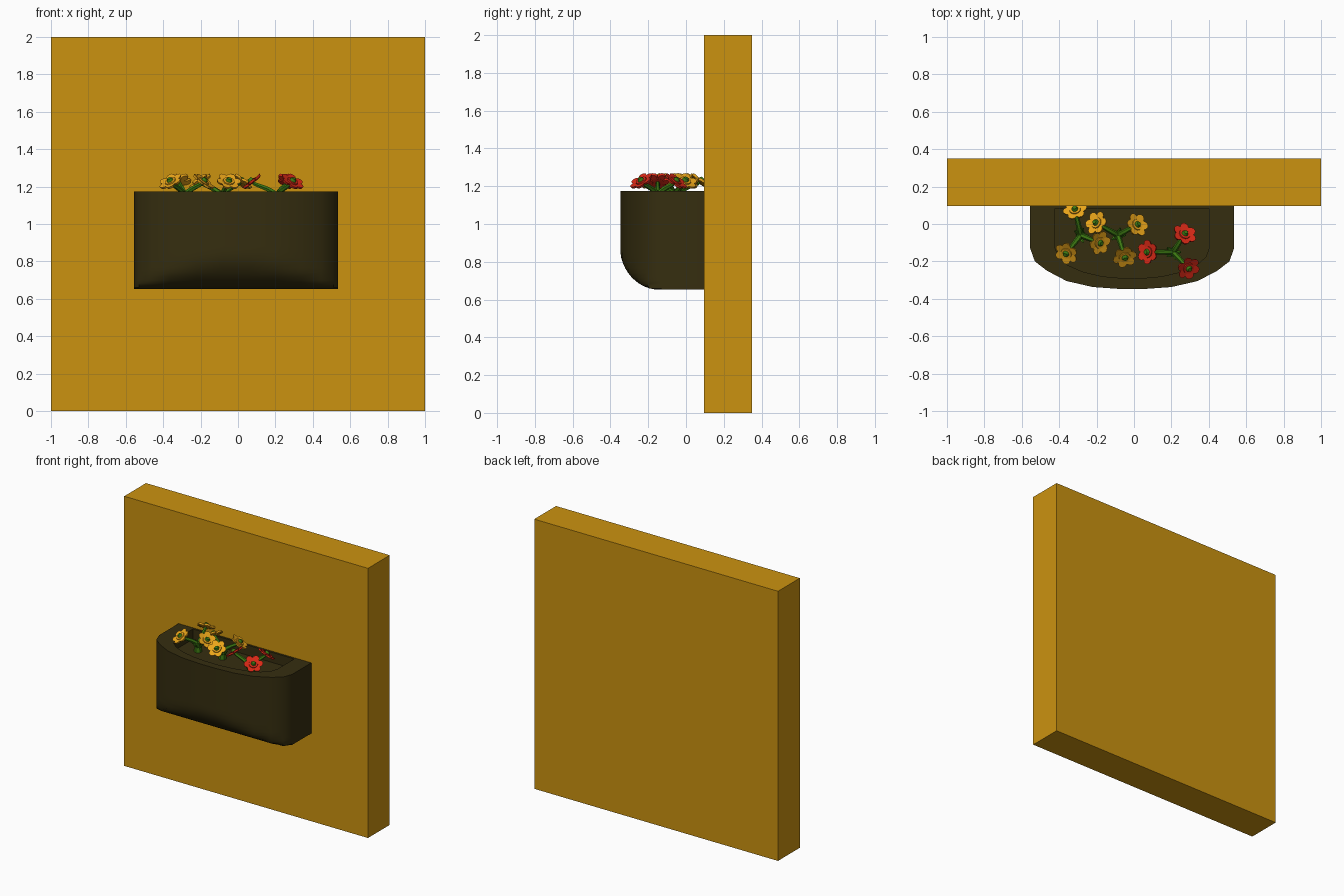
import bpy, bmesh, math
from mathutils import Vector, Matrix

if "Cube" in bpy.data.objects:
    bpy.data.objects.remove(bpy.data.objects["Cube"])


def material(name, rgb):
    m = bpy.data.materials.new(name)
    m.diffuse_color = (*rgb, 1)
    m.use_nodes = True
    m.node_tree.nodes["Principled BSDF"].inputs["Base Color"].default_value = m.diffuse_color
    return m


WALL = material("wall_ochre", (0.60, 0.29, 0.005))
POT = material("planter_brown", (0.036, 0.027, 0.005))
GREEN = material("leaf_green", (0.045, 0.19, 0.006))
YELLOW = material("petal_yellow", (0.83, 0.38, 0.010))
RED = material("petal_red", (0.70, 0.022, 0.008))


def finish(bm, name, mats, smooth=None):
    bmesh.ops.recalc_face_normals(bm, faces=bm.faces)
    me = bpy.data.meshes.new(name)
    bm.to_mesh(me)
    bm.free()
    for m in mats:
        me.materials.append(m)
    ob = bpy.data.objects.new(name, me)
    bpy.context.collection.objects.link(ob)
    if smooth:
        bpy.ops.object.select_all(action='DESELECT')
        bpy.context.view_layer.objects.active = ob
        ob.select_set(True)
        bpy.ops.object.shade_smooth_by_angle(angle=math.radians(smooth))
    return ob


# wall slab
bm = bmesh.new()
bmesh.ops.create_cube(bm, size=1, matrix=Matrix.Translation((0, 0.2225, 1))
                      @ Matrix.Diagonal((2, 0.255, 2, 1)))
finish(bm, "wall", [WALL])

# planter: bow-front plan, lower front edge rounded back towards the wall
CX, BACK = -0.01, 0.095
OUTER = [(0.545, BACK), (0.545, -0.13), (0.52, -0.20), (0.455, -0.25), (0.35, -0.305),
         (0.21, -0.337), (0.07, -0.347)]
INNER = [(0.415, 0.08), (0.415, -0.12), (0.395, -0.175), (0.345, -0.22), (0.265, -0.255),
         (0.16, -0.28), (0.05, -0.29)]


def plan(half):
    return [(CX - x, y) for x, y in half] + [(CX + x, y) for x, y in reversed(half)]


bm = bmesh.new()
rings = []
N = 12
for i in range(N + 1):
    a = math.pi / 2 * i / N
    limit = -0.14 - 0.21 * math.sin(a)
    z = 0.88 - 0.228 * math.cos(a)
    rings.append([bm.verts.new((x, max(y, limit), z)) for x, y in plan(OUTER)])
rings.append([bm.verts.new((x, y, 1.175)) for x, y in plan(OUTER)])
for z in (1.175, 1.10):
    rings.append([bm.verts.new((x, y, z)) for x, y in plan(INNER)])
n = len(rings[0])
for a, b in zip(rings, rings[1:]):
    for k in range(n):
        bm.faces.new((a[k], a[(k + 1) % n], b[(k + 1) % n], b[k]))
bm.faces.new(rings[0])
bm.faces.new(rings[-1])
finish(bm, "planter", [POT], 40)


def disc(bm, r1, r2, depth, sides, mat, matrix):
    v = bmesh.ops.create_cone(bm, cap_ends=True, segments=sides, radius1=r1,
                              radius2=r2, depth=depth, matrix=matrix)["verts"]
    for f in {f for p in v for f in p.link_faces}:
        f.material_index = mat


def flower(name, pos, normal, mat):
    bm = bmesh.new()
    base = Matrix.Translation(pos) @ normal.to_track_quat('Z', 'Y').to_matrix().to_4x4()
    # six round petals
    for k in range(6):
        m = (base @ Matrix.Rotation(k * math.pi / 3, 4, 'Z')
             @ Matrix.Translation((0.043, 0, 0)) @ Matrix.Rotation(-0.15, 4, 'Y'))
        disc(bm, 0.019, 0.024, 0.012, 10, 0, m)
    # raised collar and green eye
    disc(bm, 0.034, 0.030, 0.018, 12, 0, base @ Matrix.Translation((0, 0, 0.001)))
    disc(bm, 0.019, 0.011, 0.016, 10, 1, base @ Matrix.Translation((0, 0, 0.016)))
    finish(bm, name, [mat, GREEN], 30)


def stem(name, a, b, normal):
    # curved tube from the tuft to the back of the flower
    p1 = a.lerp(b, 0.35) + Vector((0, 0, 0.025))
    p2 = b - normal * 0.03
    bm = bmesh.new()
    rings = []
    for i in range(7):
        t = i / 6
        s = 1 - t
        p = a * s**3 + p1 * 3 * s * s * t + p2 * 3 * s * t * t + b * t**3
        d = (p1 - a) * s * s + (p2 - p1) * 2 * s * t + (b - p2) * t * t
        q = d.to_track_quat('Z', 'Y')
        r = 0.016 - 0.006 * t
        rings.append([bm.verts.new(p + q @ Vector((r * math.cos(k * math.pi / 3),
                                                   r * math.sin(k * math.pi / 3), 0)))
                      for k in range(6)])
    for r0, r1 in zip(rings, rings[1:]):
        for k in range(6):
            bm.faces.new((r0[k], r0[(k + 1) % 6], r1[(k + 1) % 6], r1[k]))
    bm.faces.new(rings[0])
    bm.faces.new(rings[-1])
    finish(bm, name, [GREEN], 50)


def tuft(name, x, y):
    # central stalk with short chunky leaves
    bm = bmesh.new()
    disc(bm, 0.028, 0.022, 0.07, 6, 0, Matrix.Translation((x, y, 1.13)))
    for k in range(5):
        m = (Matrix.Translation((x, y, 1.12)) @ Matrix.Rotation(k * math.tau / 5, 4, 'Z')
             @ Matrix.Rotation(0.75, 4, 'Y') @ Matrix.Translation((0, 0, 0.03))
             @ Matrix.Diagonal((0.5, 1, 1, 1)))
        disc(bm, 0.02, 0.004, 0.06, 4, 0, m)
    finish(bm, name, [GREEN])


# three plants with three outward-leaning flowers each
PLANTS = [
    ((-0.285, -0.06), YELLOW, [(-0.315, 0.075), (-0.36, -0.155), (-0.185, -0.10)]),
    ((-0.085, -0.06), YELLOW, [(-0.20, 0.005), (0.015, -0.005), (-0.05, -0.175)]),
    ((0.21, -0.15), RED, [(0.075, -0.15), (0.27, -0.055), (0.29, -0.235)]),
]
for i, ((x, y), mat, heads) in enumerate(PLANTS, 1):
    tuft(f"leaf_tuft_{i}", x, y)
    for j, (fx, fy) in enumerate(heads, 1):
        out = Vector((fx - x, fy - y, 0)).normalized()
        normal = (out * 0.62 + Vector((0, 0, 0.8))).normalized()
        pos = Vector((fx, fy, 1.225))
        stem(f"stem_{i}_{j}", Vector((x, y, 1.15)), pos, normal)
        flower(f"flower_{i}_{j}", pos, normal, mat)
